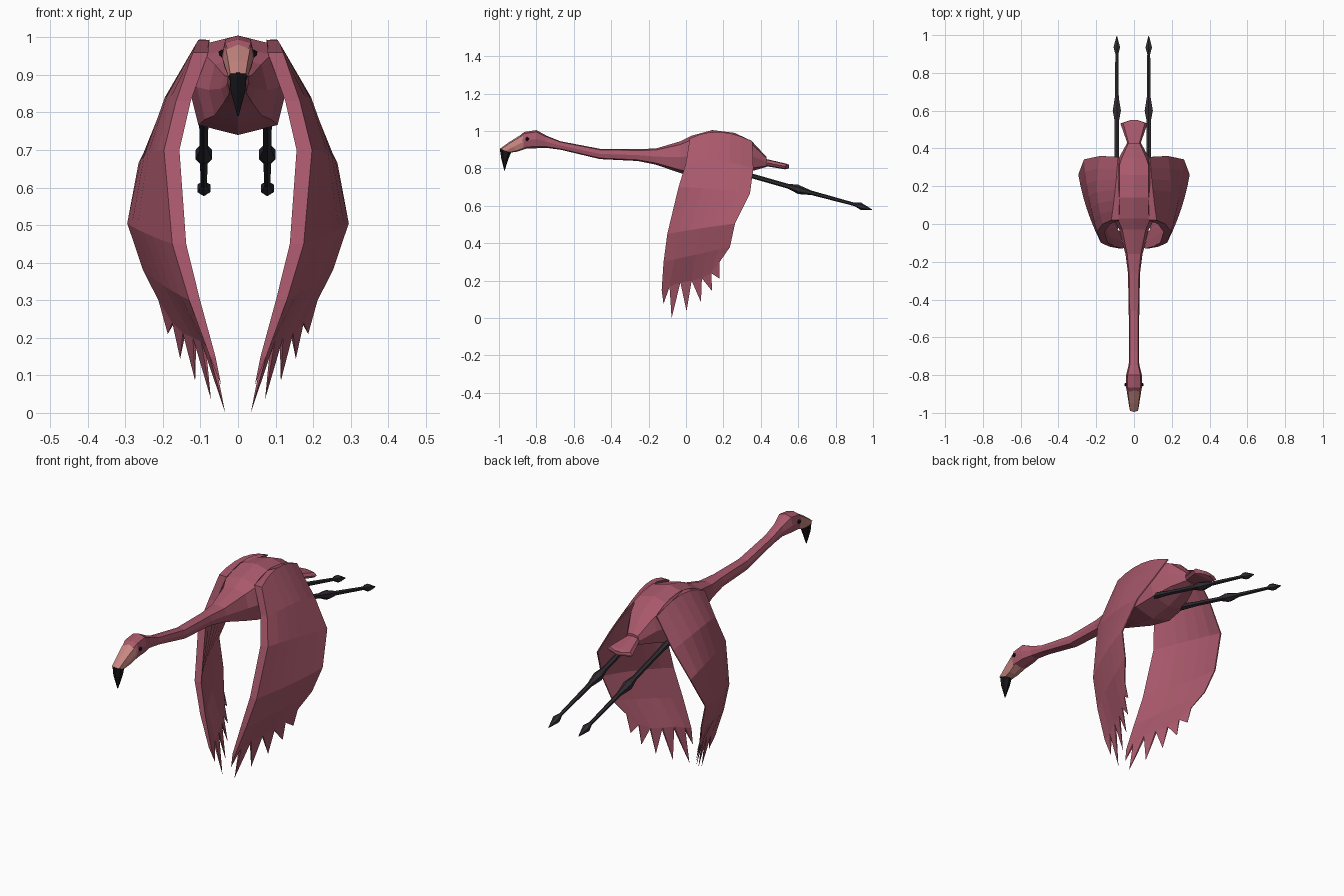
import bpy, bmesh, math
from mathutils import Vector


def material(name, rgb):
    m = bpy.data.materials.new(name)
    m.diffuse_color = (*rgb, 1)
    return m


PINK = material("pink_plumage", (0.40, 0.10, 0.15))
PALE = material("pale_beak", (0.58, 0.24, 0.22))
BLACK = material("black", (0.008, 0.008, 0.01))
DARK = material("dark_leg", (0.03, 0.025, 0.032))


def finish(name, bm, mat, mirror=False):
    bmesh.ops.recalc_face_normals(bm, faces=bm.faces)
    me = bpy.data.meshes.new(name)
    bm.to_mesh(me)
    bm.free()
    me.materials.append(mat)
    ob = bpy.data.objects.new(name, me)
    bpy.context.collection.objects.link(ob)
    if mirror:
        ob.modifiers.new("mirror", 'MIRROR')
    return ob


def bridge(bm, a, b):
    n = len(a)
    for i in range(n):
        j = (i + 1) % n
        bm.faces.new((a[i], a[j], b[j], b[i]))


def loft(name, stations, mat, sides=8, x=0.0, boxy=1.13):
    """Skin rings; a station is (top y, top z, bottom y, bottom z, half width)."""
    bm = bmesh.new()
    rings = []
    for ty, tz, by, bz, hw in stations:
        ring = []
        for k in range(sides):
            a = 2 * math.pi * k / sides
            s, c = math.sin(a), math.cos(a)
            if sides == 8 and k % 2:
                s, c = s * boxy, c * boxy
            ring.append(bm.verts.new((x + hw * s,
                                      (ty + by) / 2 + c * (ty - by) / 2,
                                      (tz + bz) / 2 + c * (tz - bz) / 2)))
        rings.append(ring)
    for a, b in zip(rings, rings[1:]):
        bridge(bm, a, b)
    bm.faces.new(rings[0])
    bm.faces.new(rings[-1])
    return finish(name, bm, mat)


# Head, neck and body in one skin: (y, top z, bottom z, half width)
body = [(-0.90, 0.965, 0.915, 0.030), (-0.865, 0.995, 0.905, 0.043),
        (-0.80, 1.005, 0.908, 0.042), (-0.745, 0.975, 0.91, 0.028),
        (-0.67, 0.945, 0.90, 0.026), (-0.46, 0.905, 0.85, 0.028),
        (-0.26, 0.903, 0.84, 0.032), (-0.16, 0.907, 0.82, 0.045),
        (-0.03, 0.945, 0.775, 0.078), (0.03, 0.975, 0.76, 0.11),
        (0.14, 1.005, 0.74, 0.132), (0.26, 0.99, 0.755, 0.118),
        (0.35, 0.948, 0.785, 0.08), (0.43, 0.862, 0.808, 0.036)]
loft("body_neck_and_head", [(y, t, y, b, w) for y, t, b, w in body], PINK)

# Flared tail
loft("tail", [(0.36, 0.90, 0.36, 0.81, 0.05), (0.43, 0.85, 0.43, 0.812, 0.036),
              (0.535, 0.826, 0.53, 0.795, 0.072), (0.55, 0.82, 0.55, 0.80, 0.02)], PINK)

# Hooked beak, pale base and black tip
loft("beak_base", [(-0.875, 0.985, -0.85, 0.907, 0.042),
                   (-0.95, 0.938, -0.90, 0.89, 0.032),
                   (-0.995, 0.905, -0.935, 0.885, 0.026)], PALE)
loft("beak_tip", [(-0.996, 0.907, -0.934, 0.887, 0.026),
                  (-0.988, 0.855, -0.948, 0.855, 0.022),
                  (-0.972, 0.79, -0.969, 0.79, 0.002)], BLACK, sides=6)

# Eyes
bm = bmesh.new()
bmesh.ops.create_icosphere(bm, subdivisions=1, radius=0.011)
bmesh.ops.translate(bm, verts=bm.verts, vec=(0.042, -0.85, 0.957))
finish("eyes", bm, BLACK, mirror=True)

# Trailing legs with knee and folded foot: (y, z, radius)
leg = [(0.18, 0.81, 0.022), (0.36, 0.758, 0.013), (0.545, 0.705, 0.013),
       (0.60, 0.688, 0.025), (0.67, 0.67, 0.012), (0.90, 0.608, 0.009),
       (0.935, 0.598, 0.02), (0.995, 0.579, 0.002)]
for side, x in (("left", -0.091), ("right", 0.078)):
    loft(side + "_leg", [(y, z + r, y, z - r, r) for y, z, r in leg], DARK, sides=6, x=x)

# Wings: outer surface rows given as leading, middle and trailing points
rows = [((0.12, 0.02, 0.96), (0.10, 0.18, 0.995), (0.085, 0.355, 0.945)),
        ((0.165, 0.00, 0.83), (0.195, 0.17, 0.84), (0.18, 0.36, 0.80)),
        ((0.197, -0.04, 0.70), (0.24, 0.15, 0.69), (0.265, 0.342, 0.665)),
        ((0.175, -0.10, 0.45), (0.25, 0.08, 0.48), (0.295, 0.262, 0.505)),
        ((0.13, -0.12, 0.30), (0.20, 0.055, 0.34), (0.253, 0.235, 0.38))]
notches = [(0.075, -0.13, 0.15), (0.08, -0.088, 0.168), (0.098, -0.03, 0.19),
           (0.12, 0.03, 0.20), (0.147, 0.085, 0.212), (0.175, 0.135, 0.24),
           (0.212, 0.18, 0.30)]
tips = [(0.045, -0.12, 0.075), (0.034, -0.077, 0.0), (0.072, 0.003, 0.036),
        (0.114, 0.08, 0.085), (0.154, 0.14, 0.144), (0.187, 0.18, 0.21)]
COLS = len(notches)


def chord(lead, mid, trail):
    l, m, t = Vector(lead), Vector(mid), Vector(trail)
    pts = []
    for i in range(COLS):
        u = i / (COLS - 1)
        pts.append(l * (1 - u) * (1 - 2 * u) + m * 4 * u * (1 - u) + t * u * (2 * u - 1))
    return pts


bm = bmesh.new()
rings = []
grid = [chord(*r) for r in rows] + [[Vector(p) for p in notches]]
for r, pts in enumerate(grid):
    thick = (0.04, 0.038, 0.04, 0.036, 0.028, 0.014)[r]
    outer = [bm.verts.new(p) for p in pts]
    inner = [bm.verts.new(p - Vector((thick * (1 - i / COLS) + 0.001, 0, 0)))
             for i, p in enumerate(pts)]
    rings.append(outer + inner[::-1])
for a, b in zip(rings, rings[1:]):
    bridge(bm, a, b)
bm.faces.new(rings[0])
# Pointed flight feathers along the last row
last = rings[-1]
for i, p in enumerate(tips):
    tip = bm.verts.new(p)
    quad = [last[i], last[i + 1], last[-2 - i], last[-1 - i]]
    for k in range(4):
        bm.faces.new((quad[k], quad[(k + 1) % 4], tip))
finish("wings", bm, PINK, mirror=True)
